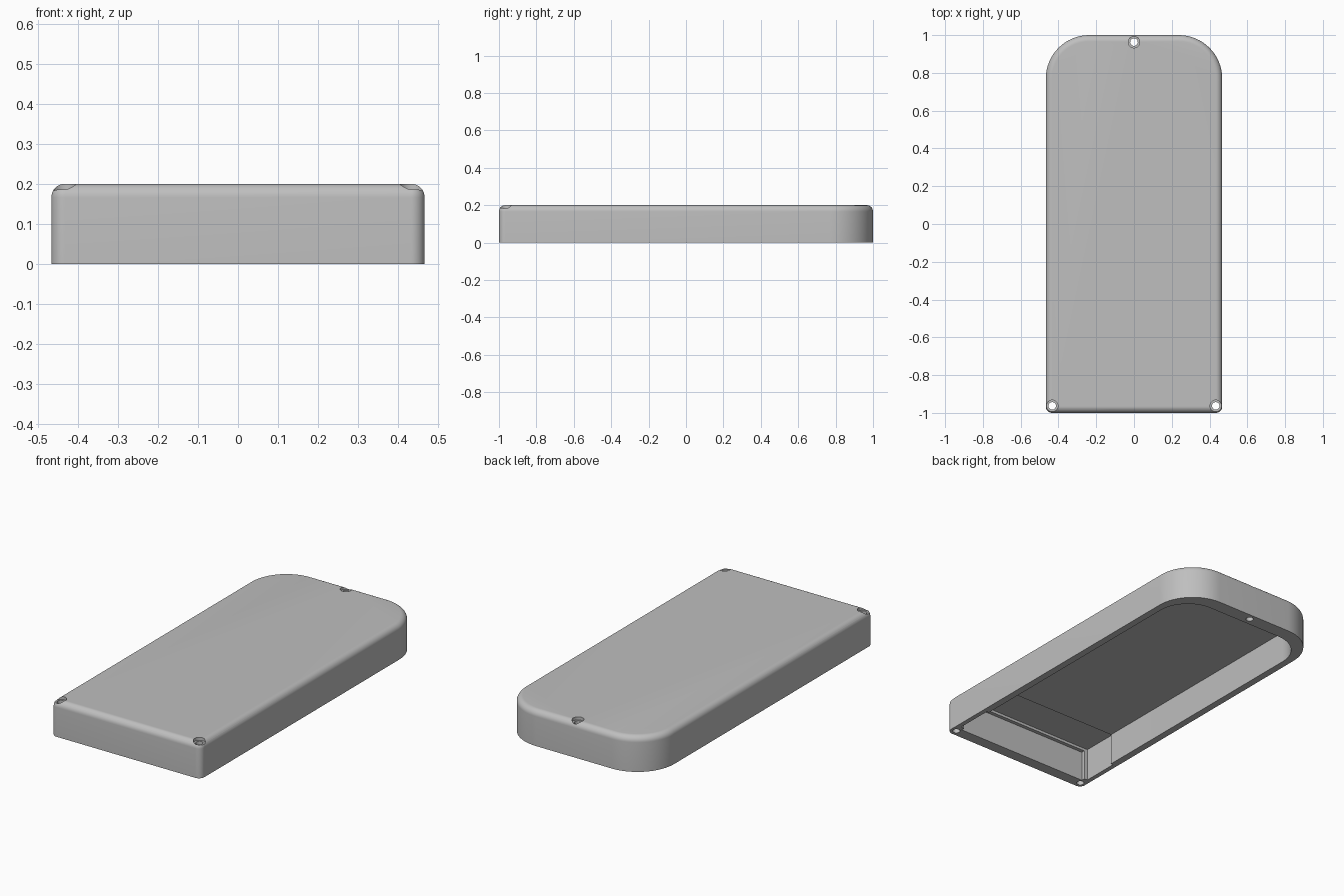
import bpy
import bmesh
from math import cos, sin, pi

cube = bpy.data.objects.get("Cube")
if cube:
    bpy.data.objects.remove(cube)

HALF_W, TOP, EDGE = 0.467, 0.2, 0.034
BACK_R, STEPS = 0.23, 16

grey = bpy.data.materials.new("mid_grey")
grey.use_nodes = True
colour = (0.52, 0.52, 0.52, 1)
grey.diffuse_color = colour
grey.node_tree.nodes["Principled BSDF"].inputs["Base Color"].default_value = colour


def outline(half_w, y0, y1, front_r, back_r):
    """Rounded rectangle with separate front and back corner radii."""
    pts = []
    for sx, sy, start in ((1, 1, 0), (-1, 1, 1), (-1, -1, 2), (1, -1, 3)):
        r = back_r if sy > 0 else front_r
        cx = sx * (half_w - r)
        cy = y1 - r if sy > 0 else y0 + r
        for i in range(STEPS + 1 if r else 1):
            a = (start + i / STEPS) * pi / 2
            pts.append((cx + r * cos(a), cy + r * sin(a)))
    return pts


def stack(name, layers):
    """Closed solid through matching outlines at rising heights."""
    bm = bmesh.new()
    rings = [[bm.verts.new((x, y, z)) for x, y in pts] for pts, z in layers]
    for low, high in zip(rings, rings[1:]):
        for i in range(len(low)):
            j = (i + 1) % len(low)
            bm.faces.new((low[i], low[j], high[j], high[i]))
    bm.faces.new(rings[0][::-1])
    bm.faces.new(rings[-1])
    mesh = bpy.data.meshes.new(name)
    bm.to_mesh(mesh)
    bm.free()
    obj = bpy.data.objects.new(name, mesh)
    bpy.context.collection.objects.link(obj)
    mesh.materials.append(grey)
    return obj


def prism(name, pts, z0, z1):
    return stack(name, [(pts, z0), (pts, z1)])


def box(name, half_w, y0, y1, top):
    return prism(name, outline(half_w, y0, y1, 0, 0), -0.1, top)


def cylinder(name, x, y, r, z0, z1):
    circle = [(x + r * cos(k * pi / 16), y + r * sin(k * pi / 16)) for k in range(32)]
    return prism(name, circle, z0, z1)


# Outer shell with a rounded top edge
layers = [(outline(HALF_W, -1, 1, EDGE, BACK_R), 0)]
for k in range(9):
    a = k / 8 * pi / 2
    d = EDGE * (1 - cos(a)) * 0.98
    layers.append((outline(HALF_W - d, -1 + d, 1 - d, EDGE - d, BACK_R - d),
                   TOP - EDGE + EDGE * sin(a)))
shell = stack("case_shell", layers)

# Main cavity, wider front bay and recess in the front wall
cutters = [
    prism("main_cavity", outline(0.427, -0.8, 0.92, 0, 0.19), -0.1, 0.18),
    box("front_bay", 0.441, -0.914, -0.7, 0.187),
    box("front_recess", 0.42, -0.935, -0.85, 0.172),
]

# Screw holes with shallow counterbores
for x, y in ((0, 0.963), (0.433, -0.963), (-0.433, -0.963)):
    cutters.append(cylinder("screw_hole", x, y, 0.02, -0.1, 0.3))
    cutters.append(cylinder("counterbore", x, y, 0.0305, 0.183, 0.3))

bpy.context.view_layer.objects.active = shell
for cutter in cutters:
    mod = shell.modifiers.new(cutter.name, "BOOLEAN")
    mod.operation, mod.solver, mod.object = "DIFFERENCE", "EXACT", cutter
    bpy.ops.object.modifier_apply(modifier=mod.name)
    bpy.data.objects.remove(cutter)

bpy.ops.object.select_all(action="DESELECT")
shell.select_set(True)
bpy.ops.object.shade_smooth_by_angle(angle=pi / 6)
